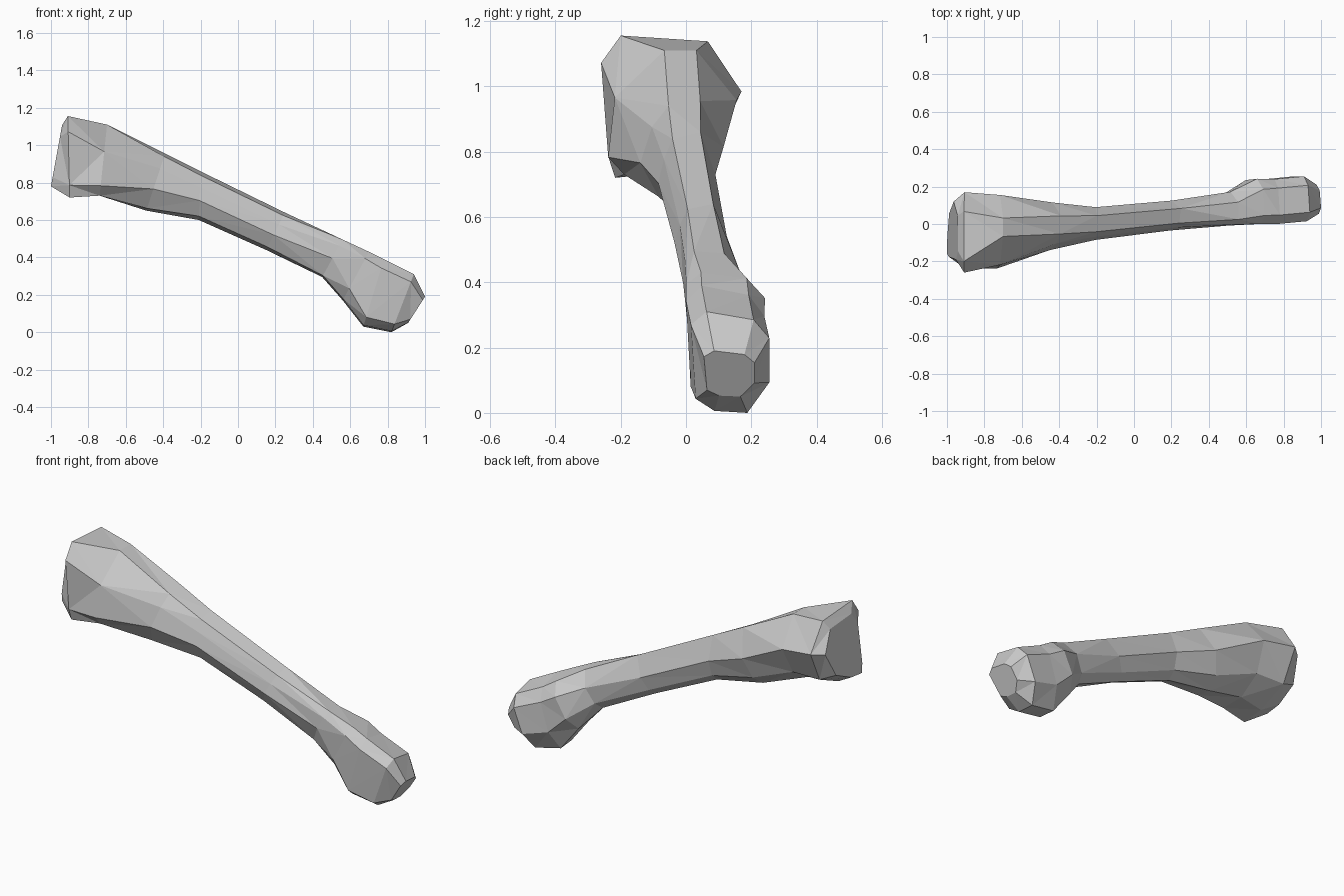
import bpy, bmesh

if "Cube" in bpy.data.objects:
    bpy.data.objects.remove(bpy.data.objects["Cube"])

# Cross-section outlines: u runs front to back, v runs bottom to top
HEAD = [(0, .8), (.14, .99), (.76, .95), (1, .6), (.8, .2), (.4, .03), (.1, 0), (.05, .15)]
NECK = [(.09, .62), (.46, 1), (.7, 1), (1, .6), (.82, .2), (.5, 0), (.16, 0), (.04, .14)]
UPPER = [(.14, .74), (.34, .95), (.72, 1), (1, .54), (.84, .17), (.57, 0), (.22, .04), (0, .38)]
SHAFT = [(.1, .68), (.25, .92), (.74, 1), (1, .5), (.85, .15), (.6, 0), (.25, .08), (0, .4)]
LOWER = [(.05, .84), (.2, 1), (.7, .97), (1, .6), (.9, .18), (.65, 0), (.25, .04), (.02, .5)]
KNUCKLE = [(0, .87), (.2, 1), (.8, .92), (1, .74), (1, .3), (.72, 0), (.3, .02), (.06, .14)]


def blend(a, b, t):
    return [(p[0] + (q[0] - p[0]) * t, p[1] + (q[1] - p[1]) * t) for p, q in zip(a, b)]


# Stations: outline, top (x, z), bottom (x, z), front y, back y
STATIONS = [
    (HEAD, (-.94, 1.11), (-1.0, .78), -.19, .12),
    (HEAD, (-.91, 1.16), (-.90, .72), -.26, .17),
    (NECK, (-.70, 1.11), (-.74, .73), -.255, .155),
    (UPPER, (-.39, .955), (-.49, .65), -.14, .115),
    (SHAFT, (-.20, .86), (-.21, .60), -.085, .09),
    (SHAFT, (.25, .64), (.15, .44), -.035, .125),
    (LOWER, (.56, .495), (.45, .295), -.012, .172),
    (blend(LOWER, KNUCKLE, .7), (.70, .43), (.56, .17), -.003, .242),
    (KNUCKLE, (.78, .39), (.67, .03), 0, .24),
    (KNUCKLE, (.94, .31), (.82, 0), .015, .255),
    (KNUCKLE, (1.0, .19), (.91, .05), .055, .21),
]

# Bone: one continuous faceted skin through all stations, capped at both ends
bm = bmesh.new()
rings = []
for outline, top, bottom, front, back in STATIONS:
    rings.append([bm.verts.new((bottom[0] + (top[0] - bottom[0]) * v,
                                front + (back - front) * u,
                                bottom[1] + (top[1] - bottom[1]) * v))
                  for u, v in outline])
for a, b in zip(rings, rings[1:]):
    n = len(a)
    for i in range(n):
        j = (i + 1) % n
        bm.faces.new((a[i], a[j], b[j], b[i]))
bm.faces.new(rings[0])
bm.faces.new(rings[-1])
bmesh.ops.triangulate(bm, faces=bm.faces[:])
bmesh.ops.recalc_face_normals(bm, faces=bm.faces[:])

mesh = bpy.data.meshes.new("bone")
bm.to_mesh(mesh)
bm.free()
bpy.context.collection.objects.link(bpy.data.objects.new("bone", mesh))
